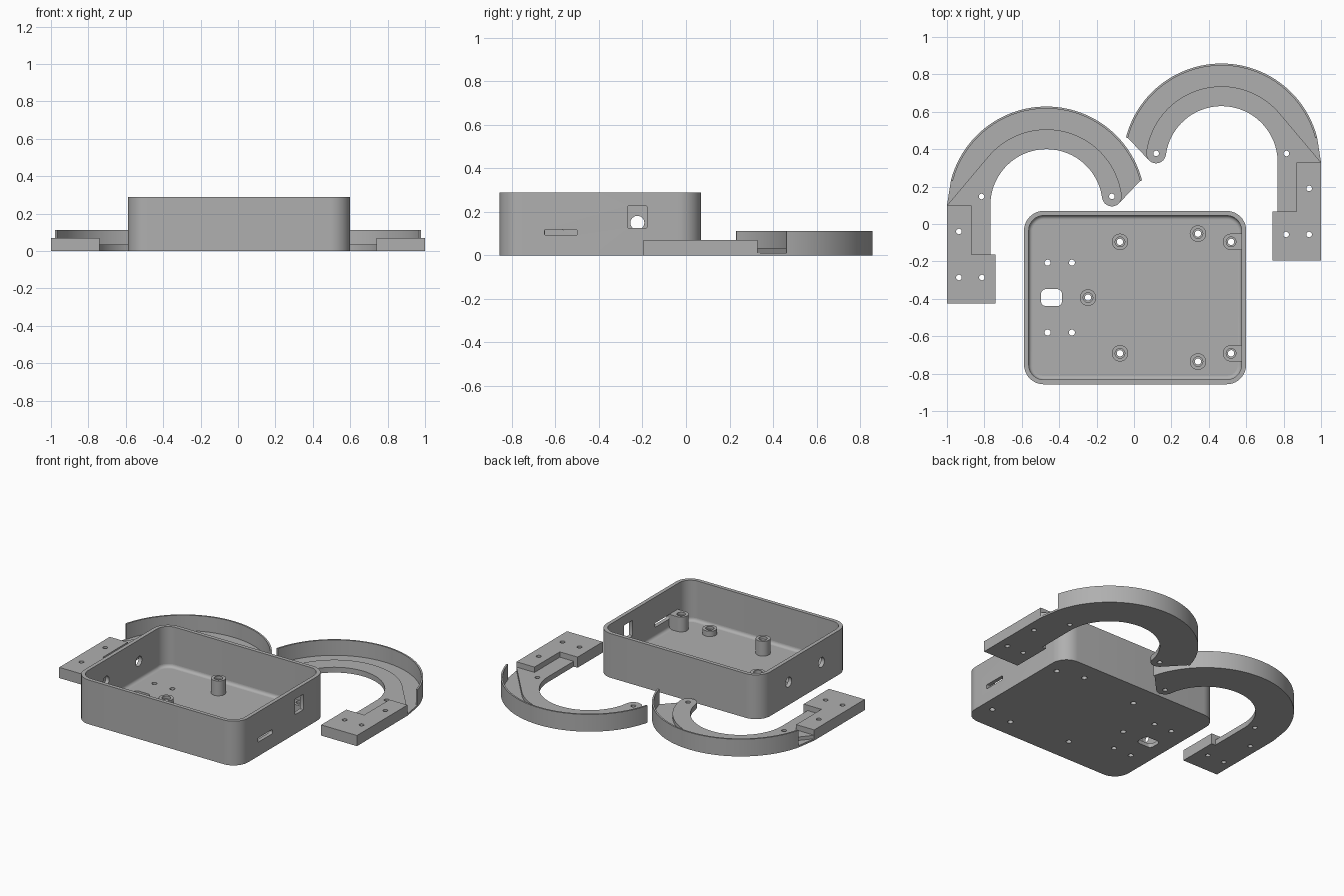
import bpy, bmesh, math
from mathutils import Matrix

if "Cube" in bpy.data.objects:
    bpy.data.objects.remove(bpy.data.objects["Cube"])

grey = bpy.data.materials.new("plain grey")
grey.diffuse_color = (0.43, 0.43, 0.43, 1)
grey.use_nodes = True
grey.node_tree.nodes["Principled BSDF"].inputs["Base Color"].default_value = grey.diffuse_color


def arc(cx, cy, r, a0, a1, n=24):
    """Points on an arc, angles in degrees."""
    return [(cx + r * math.cos(math.radians(a0 + (a1 - a0) * i / n)),
             cy + r * math.sin(math.radians(a0 + (a1 - a0) * i / n))) for i in range(n + 1)]


def circle(cx, cy, r, n=24):
    return arc(cx, cy, r, 0, 360, n)[:-1]


def round_rect(x0, x1, y0, y1, r, n=10):
    return (arc(x1 - r, y1 - r, r, 0, 90, n) + arc(x0 + r, y1 - r, r, 90, 180, n)
            + arc(x0 + r, y0 + r, r, 180, 270, n) + arc(x1 - r, y0 + r, r, 270, 360, n))


def finish(name, bm, matrix=None):
    """Clean a bmesh and turn it into a named object."""
    bmesh.ops.remove_doubles(bm, verts=bm.verts, dist=1e-5)
    if matrix:
        bmesh.ops.transform(bm, matrix=matrix, verts=bm.verts)
    bmesh.ops.recalc_face_normals(bm, faces=bm.faces)
    mesh = bpy.data.meshes.new(name)
    bm.to_mesh(mesh)
    bm.free()
    mesh.materials.append(grey)
    obj = bpy.data.objects.new(name, mesh)
    bpy.context.collection.objects.link(obj)
    return obj


def prism(name, loops, z0, z1, matrix=None):
    """Extrude an outline; any further loops become holes."""
    cu = bpy.data.curves.new(name + "_profile", 'CURVE')
    cu.dimensions = '2D'
    cu.fill_mode = 'BOTH'
    cu.extrude = (z1 - z0) / 2
    for pts in loops:
        sp = cu.splines.new('POLY')
        sp.points.add(len(pts) - 1)
        for p, (x, y) in zip(sp.points, pts):
            p.co = (x, y, 0, 1)
        sp.use_cyclic_u = True
    tmp = bpy.data.objects.new(name + "_profile", cu)
    bpy.context.collection.objects.link(tmp)
    dg = bpy.context.evaluated_depsgraph_get()
    mesh = bpy.data.meshes.new_from_object(tmp.evaluated_get(dg))
    bm = bmesh.new()
    bm.from_mesh(mesh)
    bpy.data.objects.remove(tmp)
    bpy.data.curves.remove(cu)
    bpy.data.meshes.remove(mesh)
    shift = Matrix.Translation((0, 0, (z0 + z1) / 2))
    return finish(name, bm, matrix @ shift if matrix else shift)


def cut(target, cutter):
    mod = target.modifiers.new("cut", 'BOOLEAN')
    mod.operation = 'DIFFERENCE'
    mod.solver = 'EXACT'
    mod.object = cutter
    bpy.context.view_layer.objects.active = target
    bpy.ops.object.modifier_apply(modifier=mod.name)
    bpy.data.objects.remove(cutter)


# ---- Enclosure -------------------------------------------------------
X0, X1, Y0, Y1, TOP, FLOOR, WALL, R = -0.588, 0.6, -0.857, 0.07, 0.29, 0.025, 0.025, 0.105
MID = (Y0 + Y1) / 2
HOLE = 0.017


def outline(inset):
    return round_rect(X0 + inset, X1 - inset, Y0 + inset, Y1 - inset, R - inset)


# bosses: x, y, top height, joined to the right wall
bosses = [(-0.246, MID, 0.06, False)]
for s in (-1, 1):
    bosses += [(-0.075, MID + s * 0.298, 0.122, False),
               (0.342, MID + s * 0.342, 0.06, False),
               (0.519, MID + s * 0.298, 0.122, True)]

# floor with screw holes and a cable opening
holes = [circle(x, y, HOLE) for x, y, _, _ in bosses]
holes += [circle(x, MID + s * 0.187, 0.016) for x in (-0.462, -0.332) for s in (-1, 1)]
holes.append(round_rect(-0.497, -0.385, MID - 0.045, MID + 0.045, 0.025, 6))
prism("enclosure_floor", [outline(0)] + holes, 0, FLOOR)

# side wall with ports on the right and round holes on the left
wall = prism("enclosure_wall", [outline(0), outline(WALL)], FLOOR, TOP)
SIDE = Matrix(((0, 0, 1, 0), (1, 0, 0, 0), (0, 1, 0, 0), (0, 0, 0, 1)))
cut(wall, prism("port_cutter", [round_rect(-0.268, -0.18, 0.126, 0.228, 0.004, 2)], 0.5, 0.7, SIDE))
cut(wall, prism("slot_cutter", [round_rect(-0.65, -0.5, 0.092, 0.12, 0.008, 4)], 0.5, 0.7, SIDE))
for s in (-1, 1):
    cut(wall, prism("round_cutter", [circle(MID + s * 0.17, 0.15, 0.032)], -0.7, -0.5, SIDE))

# rounded fillet where the wall meets the floor
bm = bmesh.new()
F = 0.02
rings = []
for i in range(7):
    a = math.radians(90 * i / 6)
    pts = outline(WALL + F * (1 - math.sin(a)))
    rings.append([bm.verts.new((x, y, FLOOR + F * (1 - math.cos(a)))) for x, y in pts])
for lo, hi in zip(rings, rings[1:]):
    for j in range(len(lo)):
        k = (j + 1) % len(lo)
        bm.faces.new((lo[k], lo[j], hi[j], hi[k]))
fillet = finish("floor_fillet", bm)
# the open strip must face the inside of the tray
p = fillet.data.polygons[len(fillet.data.polygons) // 2]
if p.normal.z < 0:
    fillet.data.flip_normals()

# screw bosses with a wider bore near the top
for x, y, h, joined in bosses:
    r = 0.044
    if joined:
        edge = X1 - WALL
        shape = [(edge, y + r)] + arc(x, y, r, 90, 270) + [(edge, y - r)]
    else:
        shape = circle(x, y, r, 32)
    prism("boss_base", [shape, circle(x, y, HOLE)], FLOOR, h - 0.018)
    prism("boss_top", [shape, circle(x, y, 0.026)], h - 0.018, h)


# ---- Hooked arms -----------------------------------------------------
def hooked_arm(side, matrix):
    cx, cy = 0.468, 0.33
    inner, step, outer, rim = 0.3, 0.406, 0.528, 0.011
    tip, tan_a = 172.3, 40.2
    capx = cx + 0.353 * math.cos(math.radians(tip))
    capy = cy + 0.353 * math.sin(math.radians(tip))
    step_arc = arc(cx, cy, step, tan_a, tip, 48)

    # inner track: arc, rounded tip and straight shank
    track = ([(0.768, 0.067), (0.869, 0.067), (0.869, 0.329), (1.0, 0.329)] + step_arc
             + arc(capx, capy, 0.053, tip, tip + 180, 20)[1:-1]
             + arc(cx, cy, inner, tip, 0, 48))
    prism(side + "_arm_track", [track, circle(capx, capy, 0.015), circle(0.815, 0.377, 0.015)],
          0, 0.035, matrix)

    # thin channel floor outside the track
    a_end = math.degrees(math.asin(0.1325 / outer))
    ledge = ([(1.0, 0.329)] + step_arc + arc(capx, capy, 0.053, tip, 225, 6)[1:]
             + arc(cx, cy, outer - rim, 180 - a_end, a_end, 64) + [(0.979, 0.4625)])
    prism(side + "_arm_channel", [ledge], 0, 0.012, matrix)

    # tall thin outer rim
    prism(side + "_arm_rim", [arc(cx, cy, outer, a_end, 180 - a_end, 64)
                              + arc(cx, cy, outer - rim, 180 - a_end, a_end, 64)], 0, 0.113, matrix)

    # stepped mounting block
    block = [(0.74, -0.195), (1.0, -0.195), (1.0, 0.329), (0.869, 0.329), (0.869, 0.067), (0.74, 0.067)]
    prism(side + "_mounting_block",
          [block] + [circle(x, y, 0.015) for x, y in ((0.936, 0.19), (0.813, -0.056), (0.936, -0.056))],
          0, 0.07, matrix)


hooked_arm("right", Matrix.Identity(4))
hooked_arm("left", Matrix.Translation((0, -0.23, 0)) @ Matrix.Scale(-1, 4, (1, 0, 0)))

# ---- Shading ---------------------------------------------------------
bpy.ops.object.select_all(action='SELECT')
bpy.context.view_layer.objects.active = wall
bpy.ops.object.shade_smooth_by_angle(angle=math.radians(30))
